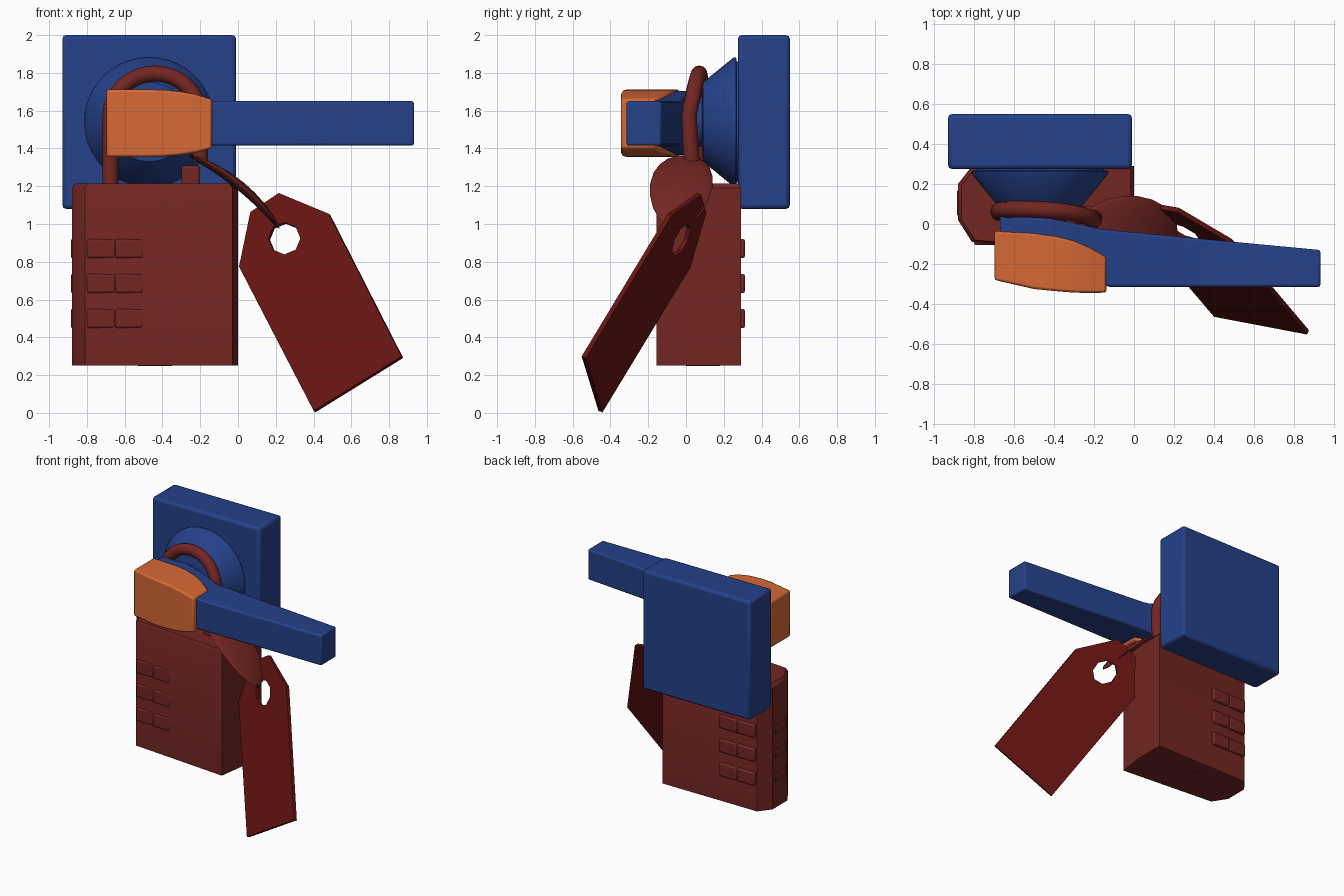
import bpy, bmesh, math
from mathutils import Vector, Matrix

if "Cube" in bpy.data.objects:
    bpy.data.objects.remove(bpy.data.objects["Cube"])


def material(name, rgb):
    m = bpy.data.materials.new(name)
    m.diffuse_color = (*rgb, 1)
    m.use_nodes = True
    m.node_tree.nodes["Principled BSDF"].inputs["Base Color"].default_value = m.diffuse_color
    return m


BLUE = material("blue", (0.018, 0.052, 0.25))
ORANGE = material("orange", (0.68, 0.14, 0.036))
RED = material("dark_red", (0.17, 0.019, 0.016))
TAG = material("tag_red", (0.13, 0.007, 0.006))


def finish(bm, name, mat, bevel=0, smooth=True):
    bmesh.ops.recalc_face_normals(bm, faces=bm.faces)
    me = bpy.data.meshes.new(name)
    bm.to_mesh(me)
    bm.free()
    ob = bpy.data.objects.new(name, me)
    bpy.context.collection.objects.link(ob)
    me.materials.append(mat)
    if bevel:
        b = ob.modifiers.new("bevel", "BEVEL")
        b.width, b.segments, b.limit_method = bevel, 2, "ANGLE"
        b.angle_limit = math.radians(40)
    if smooth:
        bpy.ops.object.select_all(action="DESELECT")
        ob.select_set(True)
        bpy.context.view_layer.objects.active = ob
        bpy.ops.object.shade_smooth_by_angle(angle=math.radians(35))
    return ob


def loft(rings, name, mat, bevel=0):
    """Skin closed rings of points and cap both ends."""
    bm = bmesh.new()
    vs = [[bm.verts.new(p) for p in r] for r in rings]
    n = len(vs[0])
    for a, b in zip(vs, vs[1:]):
        for i in range(n):
            j = (i + 1) % n
            bm.faces.new((a[i], a[j], b[j], b[i]))
    bm.faces.new(vs[0])
    bm.faces.new(vs[-1])
    return finish(bm, name, mat, bevel)


def box(name, mat, x, y, z, bevel):
    return loft([[(x[0], y[0], k), (x[1], y[0], k), (x[1], y[1], k), (x[0], y[1], k)] for k in z],
                name, mat, bevel)


def sections(rows):
    """Rectangular sections along x: x, y front, y back, z low, z high."""
    return [[(x, a, lo), (x, b, lo), (x, b, hi), (x, a, hi)] for x, a, b, lo, hi in rows]


def circle_y(y, r, n=40):
    return [(-0.47 + r * math.cos(2 * math.pi * i / n), y, 1.54 + r * math.sin(2 * math.pi * i / n))
            for i in range(n)]


# Wall plate and the conical collar in front of it
box("wall_plate", BLUE, (-0.93, -0.01), (0.275, 0.55), (1.08, 2.0), 0.02)
loft([circle_y(y, r) for y, r in
      ((0.30, 0.32), (0.268, 0.32), (0.265, 0.343), (0.25, 0.34), (0.09, 0.21), (0.085, 0.13), (0.0, 0.13))],
     "collar_and_neck", BLUE)

# Lever handle
loft(sections([
    (-0.67, -0.2, 0.04, 1.365, 1.705), (-0.44, -0.2, 0.03, 1.365, 1.705),
    (-0.3, -0.22, 0.005, 1.385, 1.685), (-0.17, -0.30, -0.025, 1.415, 1.655),
    (-0.12, -0.315, -0.03, 1.415, 1.65), (0.4, -0.315, -0.08, 1.415, 1.65),
    (0.932, -0.315, -0.13, 1.415, 1.65)]), "lever_handle", BLUE, 0.012)

# Orange cover on the lever hub
loft(sections([
    (-0.697, -0.28, -0.035, 1.355, 1.712), (-0.5, -0.325, -0.045, 1.355, 1.712),
    (-0.4, -0.335, -0.06, 1.357, 1.71), (-0.3, -0.343, -0.085, 1.365, 1.70),
    (-0.22, -0.345, -0.12, 1.378, 1.685), (-0.138, -0.343, -0.165, 1.40, 1.66)]),
    "hub_cover", ORANGE, 0.012)

# Padlock body: slanted front, chamfered on the dial side
outline = [(-0.81, -0.09), (-0.03, -0.155), (0, 0.06), (0, 0.29),
           (-0.81, 0.29), (-0.88, 0.2), (-0.88, 0.02)]
loft([[(x, y, 0.25) for x, y in outline],
      [(x, y, 1.19) for x, y in outline],
      [(-0.44 + (x + 0.44) * 0.96, 0.08 + (y - 0.08) * 0.94, 1.215) for x, y in outline]],
     "padlock_body", RED)

# Three rows of number dials on the front, back and left side
for row, z in enumerate((0.5, 0.685, 0.87)):
    zr = (z - 0.05, z + 0.05)
    for k, x in enumerate((-0.8, -0.65)):
        xr = (x, x + 0.15)
        y = -0.105 - 0.0125 * k
        box(f"front_dial_{row}_{k}", RED, xr, (y, y + 0.06), zr, 0.01)
        box(f"back_dial_{row}_{k}", RED, xr, (0.24, 0.312), zr, 0.01)
    box(f"side_dial_{row}", RED, (-0.885, -0.8), (0.04, 0.17), zr, 0.008)

# Key cylinder under the lock
bm = bmesh.new()
bmesh.ops.create_cone(bm, cap_ends=True, segments=20, radius1=0.09, radius2=0.09, depth=0.03,
                      matrix=Matrix.Translation((-0.44, 0.09, 0.263)))
finish(bm, "key_cylinder", RED)

# Open shackle swept around the lever neck, with the socket for its short leg
path = [(-0.675, 0.055, 1.15)]
path += [(-0.44 - 0.235 * math.cos(t), 0.065 - 0.05 * t / math.pi + 0.03 * math.sin(t),
          1.575 + 0.222 * math.sin(t)) for t in [math.pi * i / 16 for i in range(17)]]
path += [(-0.2, 0.03, 1.33)]
rings = []
for i, p in enumerate(path):
    a, b = Vector(path[max(i - 1, 0)]), Vector(path[min(i + 1, len(path) - 1)])
    t = (b - a).normalized()
    side = t.cross(Vector((0, 1, 0))).normalized()
    up = side.cross(t)
    rings.append([Vector(p) + 0.042 * (side * math.cos(q) + up * math.sin(q))
                  for q in [2 * math.pi * j / 12 for j in range(12)]])
loft(rings, "shackle", RED)
box("shackle_socket", RED, (-0.3, -0.2), (0.0, 0.09), (1.18, 1.31), 0.015)

# Thin curved lens-shaped link joining the shackle to the tag
bm = bmesh.new()
bmesh.ops.create_uvsphere(bm, u_segments=20, v_segments=10, radius=1)
along = Vector((0.48, -0.06, -0.39)).normalized()
across = (Vector((0, 1, 0)) - along * along.y).normalized()
thin = across.cross(along)
if thin.z < 0:
    thin = -thin
for v in bm.verts:
    u, w, t = v.co
    v.co = (Vector((-0.02, -0.025, 1.17)) + along * 0.31 * u + across * 0.165 * w
            + thin * (0.025 * t + 0.045 * (1 - u * u)))
finish(bm, "tag_link", RED)

# Hanging tag: tilted plate with an octagonal hole
bm = bmesh.new()
corners = [(0.22, 1.16), (0.485, 1.05), (0.87, 0.295), (0.405, 0.007), (0.01, 0.77), (0.07, 1.06)]
hole = [(0.25 + 0.085 * math.cos(t), 0.92 + 0.085 * math.sin(t))
        for t in [math.pi / 4 * i for i in range(8)]]
edges = []
for loop in (corners, hole):
    vs = [bm.verts.new((x, -0.282 - 0.429 * x + 0.385 * z, z)) for x, z in loop]
    edges += [bm.edges.new((vs[i - 1], vs[i])) for i in range(len(vs))]
bmesh.ops.triangle_fill(bm, use_beauty=True, use_dissolve=False, edges=edges)
tag = finish(bm, "hanging_tag", TAG, smooth=False)
s = tag.modifiers.new("thickness", "SOLIDIFY")
s.thickness, s.offset = 0.025, 0
